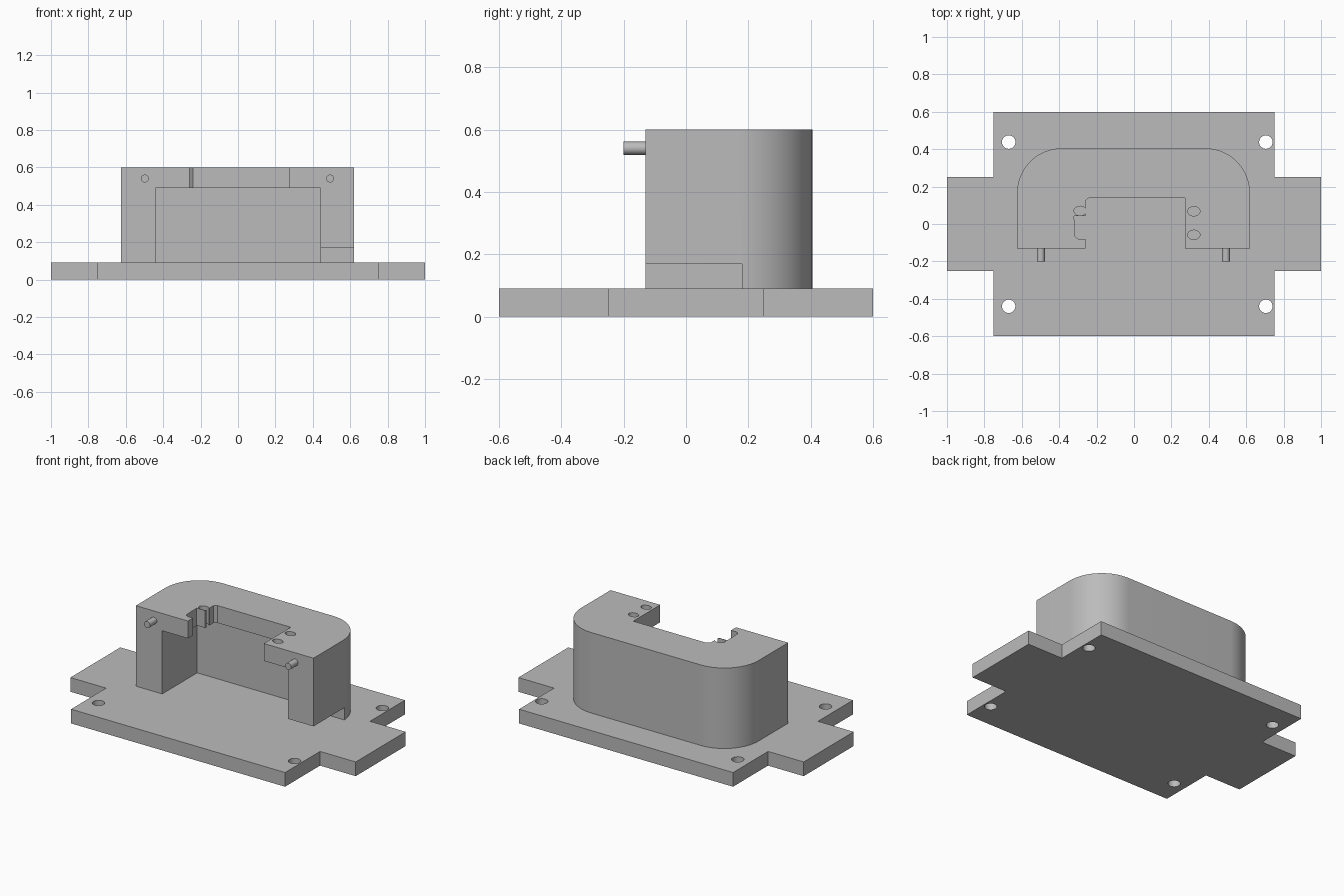
import bpy
import bmesh
from math import pi, cos, sin, radians

cube = bpy.data.objects.get("Cube")
if cube:
    bpy.data.objects.remove(cube, do_unlink=True)

grey = bpy.data.materials.new("plain grey")
grey.use_nodes = True
grey.diffuse_color = (0.5, 0.5, 0.5, 1)
grey.node_tree.nodes["Principled BSDF"].inputs["Base Color"].default_value = (0.5, 0.5, 0.5, 1)


def prism(name, points, z0, z1):
    """Extrude a flat outline from z0 to z1."""
    bm = bmesh.new()
    face = bm.faces.new([bm.verts.new((x, y, z0)) for x, y in points])
    out = bmesh.ops.extrude_face_region(bm, geom=[face])
    top = [v for v in out["geom"] if isinstance(v, bmesh.types.BMVert)]
    bmesh.ops.translate(bm, verts=top, vec=(0, 0, z1 - z0))
    bmesh.ops.recalc_face_normals(bm, faces=bm.faces)
    mesh = bpy.data.meshes.new(name)
    bm.to_mesh(mesh)
    bm.free()
    mesh.materials.append(grey)
    obj = bpy.data.objects.new(name, mesh)
    bpy.context.collection.objects.link(obj)
    return obj


def arc(cx, cy, rx, ry, start, end, steps):
    angles = [start + (end - start) * i / steps for i in range(steps + 1)]
    return [(cx + rx * cos(a), cy + ry * sin(a)) for a in angles]


def ellipse(cx, cy, rx, ry):
    return arc(cx, cy, rx, ry, 0, 2 * pi, 32)[:-1]


def rect(x0, x1, y0, y1):
    return [(x0, y0), (x1, y0), (x1, y1), (x0, y1)]


def select(obj):
    bpy.ops.object.select_all(action="DESELECT")
    obj.select_set(True)
    bpy.context.view_layer.objects.active = obj


def cut(obj, points, z0, z1):
    """Subtract a prism from the object."""
    cutter = prism("cutter", points, z0, z1)
    cutter.hide_render = True
    mod = obj.modifiers.new("cut", "BOOLEAN")
    mod.operation = "DIFFERENCE"
    mod.solver = "EXACT"
    mod.object = cutter
    select(obj)
    bpy.ops.object.modifier_apply(modifier=mod.name)
    bpy.data.objects.remove(cutter, do_unlink=True)


def smooth(obj):
    select(obj)
    bpy.ops.object.shade_smooth_by_angle(angle=radians(30))


BASE_TOP, TOP = 0.09, 0.6

# Base plate with side tabs and four screw holes
quarter = [(1, 0.25), (0.75, 0.25), (0.75, 0.6)]
half = quarter + [(-x, y) for x, y in reversed(quarter)]
base = prism("base_plate", half + [(x, -y) for x, y in reversed(half)], 0, BASE_TOP)
for x in (-0.67, 0.705):
    for y in (-0.44, 0.438):
        cut(base, ellipse(x, y, 0.036, 0.036), -0.1, 0.2)
smooth(base)

# Housing with rounded back corners
R = 0.24
outline = [(-0.625, -0.13), (0.62, -0.13)]
outline += arc(0.62 - R, 0.405 - R, R, R, 0, pi / 2, 20)
outline += arc(-0.625 + R, 0.405 - R, R, R, pi / 2, pi, 20)
housing = prism("housing", outline, BASE_TOP, TOP)

# Inner cavity and the gap under the left leg
cut(housing, rect(-0.44, 0.44, -0.3, 0.22), 0, 0.49)
cut(housing, rect(0.4, 0.8, -0.3, 0.18), 0, 0.168)

# Slot in the roof, with its side notch
slot = [(-0.26, -0.3), (0.272, -0.3), (0.272, 0.14), (-0.24, 0.14), (-0.26, 0.125)]
notch = [(-0.2, -0.08), (-0.2, 0.043), (-0.32, 0.043), (-0.317, -0.055)]
notch += arc(-0.292, -0.055, 0.025, 0.025, pi * 1.1, pi * 1.5, 5)
cut(housing, slot, 0.4, 0.7)
cut(housing, notch, 0.41, 0.71)

# Oval holes through the roof
for x, y in ((0.32, 0.068), (0.32, -0.058), (-0.288, 0.07)):
    cut(housing, ellipse(x, y, 0.033, 0.025), 0.42, 0.72)
smooth(housing)

# Front pegs
for name, x in (("right_peg", -0.498), ("left_peg", 0.492)):
    bpy.ops.mesh.primitive_cylinder_add(vertices=24, radius=0.021, depth=0.09,
                                        location=(x, -0.155, 0.54), rotation=(pi / 2, 0, 0))
    peg = bpy.context.object
    peg.name = name
    peg.data.materials.append(grey)
    smooth(peg)
